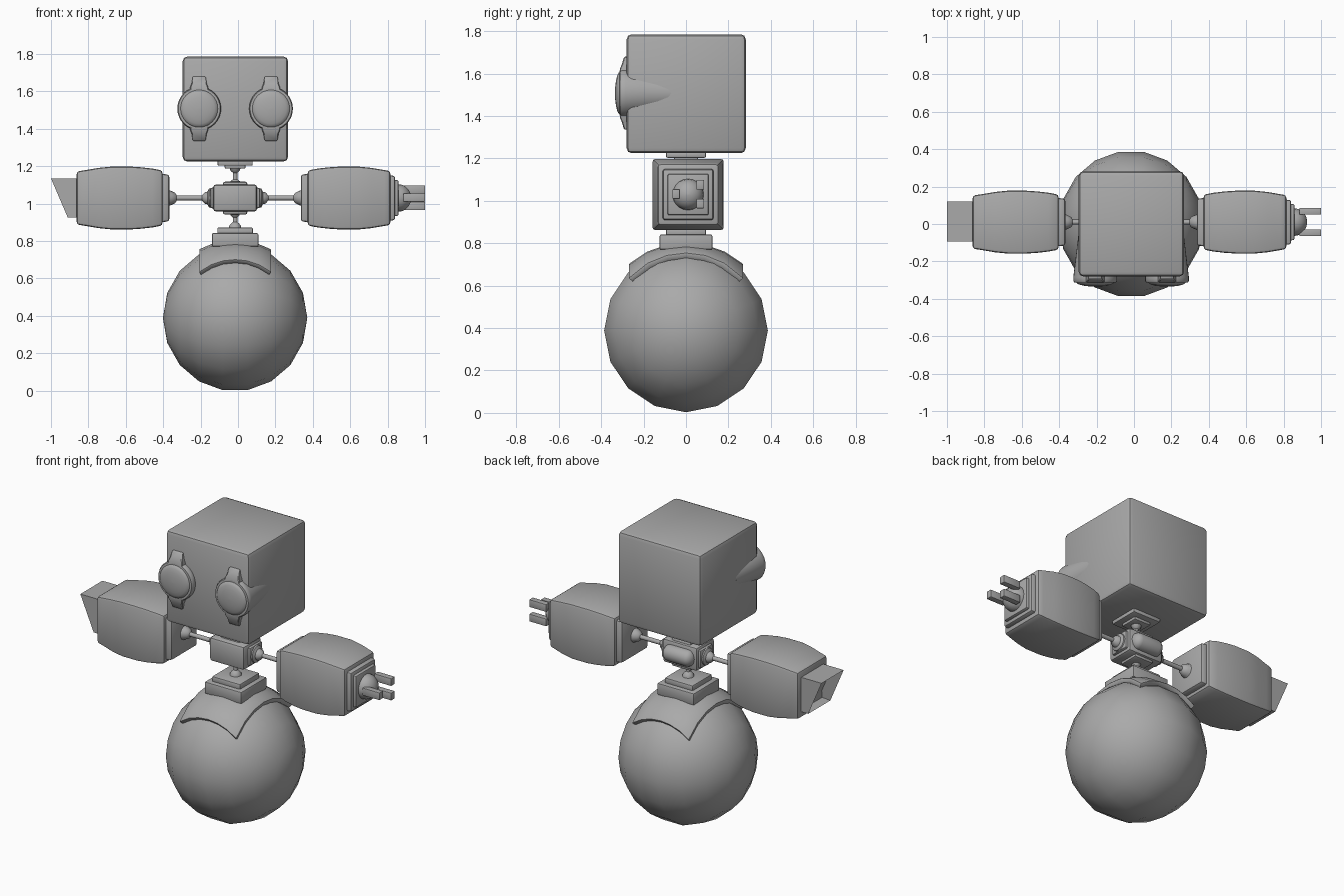
import bpy, bmesh, math
from mathutils import Matrix, Vector

if "Cube" in bpy.data.objects:
    bpy.data.objects.remove(bpy.data.objects["Cube"])

CX = -0.0155          # the body's centre line in x
AY, AZ = 0.01, 1.03   # arm axis
grey = bpy.data.materials.new("plain grey")
grey.diffuse_color = (0.40, 0.40, 0.40, 1)
grey.use_nodes = True
grey.node_tree.nodes["Principled BSDF"].inputs["Base Color"].default_value = grey.diffuse_color


def finish(name, bm, bevel=0.0, segs=2):
    """Round hard edges, smooth by angle and make the object."""
    bmesh.ops.remove_doubles(bm, verts=bm.verts, dist=1e-5)
    bmesh.ops.recalc_face_normals(bm, faces=bm.faces)
    if bevel:
        hard = [e for e in bm.edges if e.calc_face_angle(0) > math.radians(40)]
        bmesh.ops.bevel(bm, geom=hard, offset=bevel, segments=segs, profile=0.5,
                        affect='EDGES', clamp_overlap=True)
    for f in bm.faces:
        f.smooth = True
    for e in bm.edges:
        e.smooth = e.calc_face_angle(0) < math.radians(38)
    me = bpy.data.meshes.new(name)
    bm.to_mesh(me)
    bm.free()
    me.materials.append(grey)
    ob = bpy.data.objects.new(name, me)
    bpy.context.collection.objects.link(ob)
    return ob


def box(name, x, y, z, bevel=0.01):
    """Box from (min, max) pairs."""
    bm = bmesh.new()
    bmesh.ops.create_cube(bm, size=1)
    for v in bm.verts:
        v.co = [(r[0] + r[1]) / 2 + c * (r[1] - r[0]) for c, r in zip(v.co, (x, y, z))]
    return finish(name, bm, bevel)


def loft(name, rings, place, n=24, bevel=0.0):
    """Skin (position, radius) rings along an axis; place(t, a, b) gives the point."""
    bm = bmesh.new()
    loops = []
    for t, r in rings:
        if n == 4:   # square section
            pts = [(r, r), (-r, r), (-r, -r), (r, -r)]
        else:
            pts = [(r * math.cos(2 * math.pi * i / n), r * math.sin(2 * math.pi * i / n))
                   for i in range(n)]
        loops.append([bm.verts.new(place(t, a, b)) for a, b in pts])
    for l0, l1 in zip(loops, loops[1:]):
        for i in range(n):
            bm.faces.new((l0[i], l0[(i + 1) % n], l1[(i + 1) % n], l1[i]))
    bm.faces.new(loops[0])
    bm.faces.new(loops[-1])
    return finish(name, bm, bevel)


def dome(r, depth, t0, steps=5):
    """Rings of a half ellipsoid starting at t0."""
    return [(t0 + depth * math.sin(a), max(r * math.cos(a), 0.002))
            for a in [math.pi / 2 * i / steps for i in range(steps + 1)]]


# rolling ball, poles pointing sideways
bm = bmesh.new()
bmesh.ops.create_uvsphere(bm, u_segments=16, v_segments=9, radius=1)
bmesh.ops.rotate(bm, verts=bm.verts, matrix=Matrix.Rotation(math.pi / 2, 3, 'Y'))
k = 0.386 / math.cos(math.radians(10))
for v in bm.verts:
    v.co = Vector((CX + v.co.x * 0.386, v.co.y * k, 0.389 + v.co.z * k))
finish("ball_wheel", bm)

# curved saddle lying on the ball
bm = bmesh.new()
N = 6
shells = []
for R, sx, sy in ((0.384, 0.183, 0.25), (0.414, 0.193, 0.272)):
    g = []
    for i in range(N + 1):
        for j in range(N + 1):
            x, y = sx * (2 * i / N - 1), sy * (2 * j / N - 1)
            g.append(bm.verts.new((CX + x, y, 0.389 + math.sqrt(R * R - x * x - y * y))))
    for i in range(N):
        for j in range(N):
            a = i * (N + 1) + j
            bm.faces.new((g[a], g[a + 1], g[a + N + 2], g[a + N + 1]))
rim = [e for e in bm.edges if e.is_boundary]
bmesh.ops.bridge_loops(bm, edges=rim)
finish("saddle", bm, 0.006)

# pedestal and neck plates
for name, h, z0, z1 in (("pedestal", 0.124, 0.77, 0.842), ("pedestal_plate", 0.095, 0.835, 0.872),
                        ("head_plate", 0.094, 1.203, 1.23), ("head_plate_small", 0.056, 1.187, 1.21)):
    box(name, (CX - h, CX + h), (-h, h), (z0, z1), 0.007)


def upright(t, a, b):
    return (CX + a, b, t)


loft("waist_rod", [(0.865, 0.034), (0.88, 0.032), (0.893, 0.022), (0.902, 0.012), (0.925, 0.012),
                   (0.935, 0.022), (0.96, 0.035)], upright, 16)
loft("neck_rod", [(1.1, 0.035), (1.12, 0.025), (1.13, 0.012), (1.165, 0.012),
                  (1.175, 0.024), (1.19, 0.03)], upright, 16)

# small torso with stepped plates and a canister on the back
box("torso", (CX - 0.118, CX + 0.118), (-0.09, 0.085), (0.957, 1.103), 0.018)
box("torso_core", (CX - 0.065, CX + 0.065), (-0.055, 0.07), (0.942, 1.117), 0.01)
box("torso_sides", (CX - 0.133, CX + 0.133), (-0.05, 0.07), (0.975, 1.085), 0.01)
cap = dome(0.05, 0.04, 0.06)
loft("back_canister", [(-t, r) for t, r in reversed(cap)] + cap,
     lambda t, a, b: (CX + t, 0.085 + a, AZ + b), 16)

# head
box("head", (CX - 0.28, CX + 0.283), (-0.28, 0.282), (1.225, 1.786), 0.024)

# eyes
for s, side in ((-1, "left"), (1, "right")):
    ex, ez = CX + s * 0.192, 1.508

    def out(t, a, b, ex=ex, ez=ez):
        return (ex + a, -t, ez + b)

    loft(side + "_eye_barrel", [(0.06, 0.09), (0.22, 0.109), (0.285, 0.117), (0.303, 0.117),
                                (0.312, 0.112), (0.313, 0.10)], out, 32)
    loft(side + "_eye_lens", [(0.30, 0.101)] + dome(0.101, 0.024, 0.311), out, 32)
    for u, tab in ((1, "upper"), (-1, "lower")):
        # tapering bracket that slopes back towards its tip
        bm = bmesh.new()
        rows = [(0.06, 0.052, -0.314), (0.115, 0.048, -0.312),
                (0.135, 0.04, -0.303), (0.172, 0.034, -0.292)]
        loops = [[bm.verts.new((ex + a, y, ez + u * h)) for a, y in
                  ((-w, yf), (w, yf), (w, -0.27), (-w, -0.27))] for h, w, yf in rows]
        for l0, l1 in zip(loops, loops[1:]):
            for i in range(4):
                bm.faces.new((l0[i], l0[(i + 1) % 4], l1[(i + 1) % 4], l1[i]))
        bm.faces.new(loops[0])
        bm.faces.new(loops[-1])
        finish(f"{side}_eye_{tab}_bracket", bm, 0.004, 1)

# arms: rod, inner flange and barrel-shaped square sleeve
for s, side in ((-1, "left"), (1, "right")):
    def along(t, a, b, s=s):
        return (CX + s * t, AY + a, AZ + b)

    loft(side + "_arm_rod", [(0.12, 0.055), (0.14, 0.05), (0.148, 0.034), (0.163, 0.03), (0.178, 0.013),
                             (0.312, 0.013), (0.32, 0.027), (0.338, 0.036), (0.36, 0.045)], along, 16)
    loft(side + "_arm_flange", [(0.352, 0.125), (0.40, 0.13)], along, 4, 0.012)
    end = [(0.80, 0.149), (0.83, 0.144)] if s > 0 else [(0.80, 0.149), (0.847, 0.142)]
    loft(side + "_arm", [(0.388, 0.147), (0.44, 0.157), (0.50, 0.164), (0.56, 0.168),
                         (0.66, 0.168), (0.73, 0.161)] + end, along, 4, 0.014)

# right hand: stepped cuff, round wrist and three-finger claw
def right_axis(t, a, b):
    return (t, AY + a, AZ + b)


loft("right_cuff", [(0.79, 0.122), (0.84, 0.118)], right_axis, 4, 0.01)
loft("right_cuff_step", [(0.83, 0.098), (0.858, 0.096)], right_axis, 4, 0.008)
loft("right_wrist", [(0.84, 0.074)] + dome(0.074, 0.07, 0.856), right_axis, 20)
for name, y0, z0 in (("front_finger", -0.064, 1.01), ("upper_finger", 0.05, 1.053), ("lower_finger", 0.05, 0.965)):
    box(name, (0.885, 1.0), (y0, y0 + 0.035), (z0, z0 + 0.045), 0.002)

# left hand: slanted scoop with a hollow mouth
bm = bmesh.new()
prof = [(-0.84, 1.135), (-1.0, 1.135), (-0.91, 0.925), (-0.84, 0.925)]
va, vb = ([bm.verts.new((x, y, z)) for x, z in prof] for y in (-0.093, 0.12))
bm.faces.new(va)
bm.faces.new(vb)
for i in range(4):
    f = bm.faces.new((va[i], va[(i + 1) % 4], vb[(i + 1) % 4], vb[i]))
    if i == 1:
        mouth = f
bmesh.ops.recalc_face_normals(bm, faces=bm.faces)
bmesh.ops.inset_region(bm, faces=[mouth], thickness=0.022)
bmesh.ops.translate(bm, verts=mouth.verts, vec=(0.07, 0, 0.0))
finish("left_scoop", bm)
